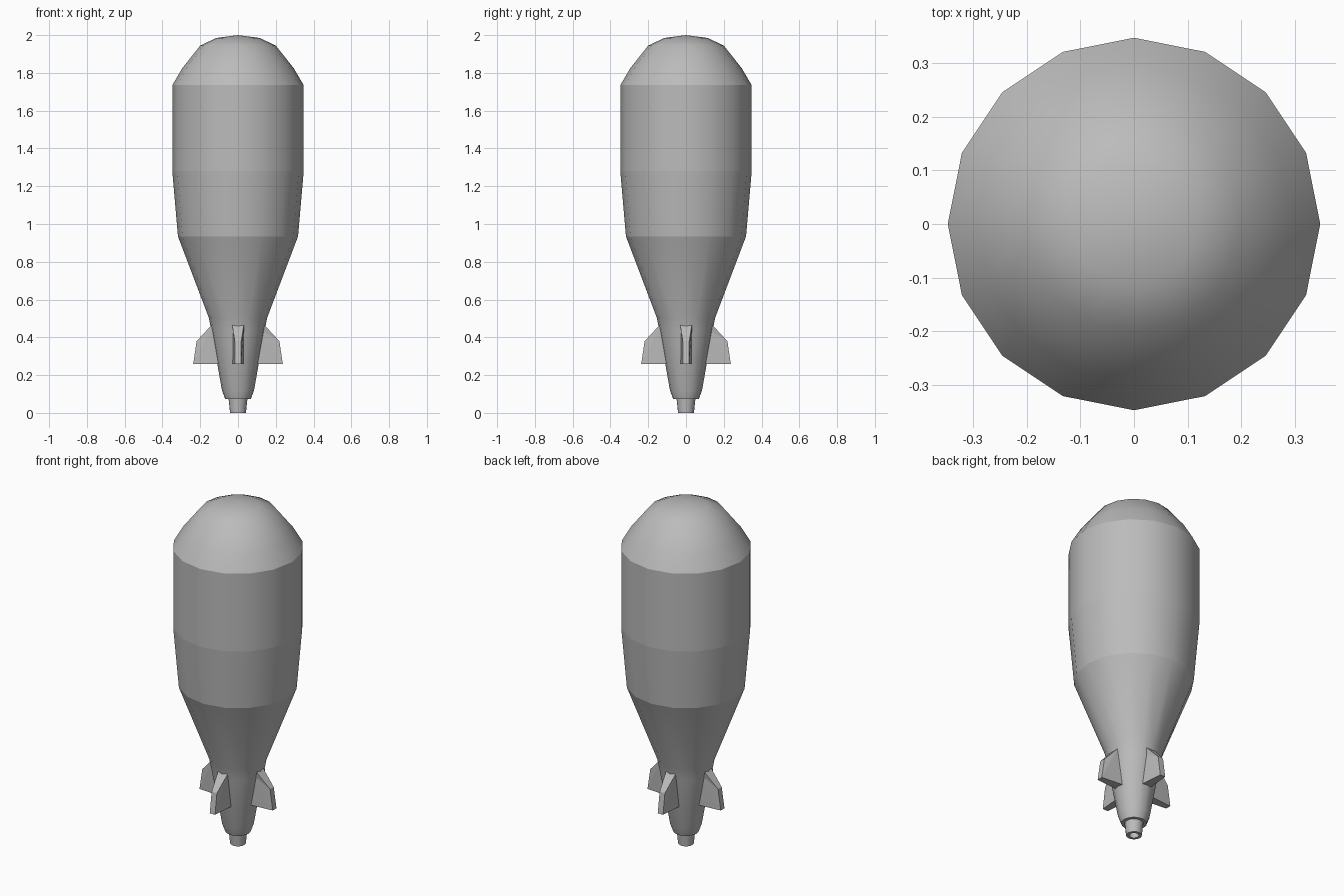
import bpy, bmesh, math
from mathutils import Matrix, Vector

if "Cube" in bpy.data.objects:
    bpy.data.objects.remove(bpy.data.objects["Cube"], do_unlink=True)

SIDES = 16

grey = bpy.data.materials.new("metal grey")
grey.use_nodes = True
colour = (0.5, 0.5, 0.5, 1)
grey.diffuse_color = colour
grey.node_tree.nodes["Principled BSDF"].inputs["Base Color"].default_value = colour


def add_object(name, bm, smooth=True):
    bmesh.ops.recalc_face_normals(bm, faces=bm.faces)
    for face in bm.faces:
        face.smooth = smooth
    mesh = bpy.data.meshes.new(name)
    bm.to_mesh(mesh)
    bm.free()
    mesh.materials.append(grey)
    obj = bpy.data.objects.new(name, mesh)
    bpy.context.collection.objects.link(obj)
    return obj


def lathe(name, profile, sharp_heights=()):
    """Spin (radius, height) points around z; rings at sharp heights stay crisp."""
    bm = bmesh.new()
    verts = [bm.verts.new((r, 0, z)) for r, z in profile]
    edges = [bm.edges.new(pair) for pair in zip(verts, verts[1:])]
    bmesh.ops.spin(bm, geom=verts + edges, cent=(0, 0, 0), axis=(0, 0, 1),
                   angle=math.tau, steps=SIDES, use_merge=True)
    bmesh.ops.remove_doubles(bm, verts=bm.verts, dist=0.0005)
    for edge in bm.edges:
        a, b = (v.co.z for v in edge.verts)
        if abs(a - b) < 1e-4 and any(abs(a - h) < 1e-4 for h in sharp_heights):
            edge.smooth = False
    return add_object(name, bm)


# Rounded nose, drum and tapering tail in one hull
lathe("hull", [(0, 2.0), (0.115, 1.985), (0.2, 1.945), (0.295, 1.825),
               (0.348, 1.735), (0.348, 1.28), (0.318, 0.935),
               (0.155, 0.505), (0.14, 0.43), (0.085, 0.12),
               (0.068, 0.073), (0, 0.073)],
      sharp_heights=(1.735, 1.28, 0.935, 0.073))

# Hollow tail nozzle
lathe("tail_nozzle", [(0.05, 0.075), (0.042, 0), (0.026, 0),
                      (0.026, 0.04), (0, 0.04)],
      sharp_heights=(0, 0.04))

# Four tail fins, thick at the root and thinner at the outer edge
ROOT, TIP = 0.031, 0.017
outline = [(0.07, 0.26, ROOT), (0.237, 0.26, TIP),
           (0.219, 0.38, TIP), (0.14, 0.465, ROOT), (0.07, 0.465, ROOT)]
for i, side in enumerate(("left", "back", "right", "front")):
    bm = bmesh.new()
    faces = [[bm.verts.new((r, s * t, z)) for r, z, t in outline] for s in (-1, 1)]
    for ring in faces:
        bm.faces.new(ring)
    for j in range(len(outline)):
        k = (j + 1) % len(outline)
        bm.faces.new((faces[0][j], faces[0][k], faces[1][k], faces[1][j]))
    bmesh.ops.triangulate(bm, faces=[f for f in bm.faces if len(f.verts) > 4])
    bmesh.ops.rotate(bm, verts=bm.verts, matrix=Matrix.Rotation(i * math.pi / 2, 3, "Z"))
    add_object(side + "_fin", bm, smooth=False)
